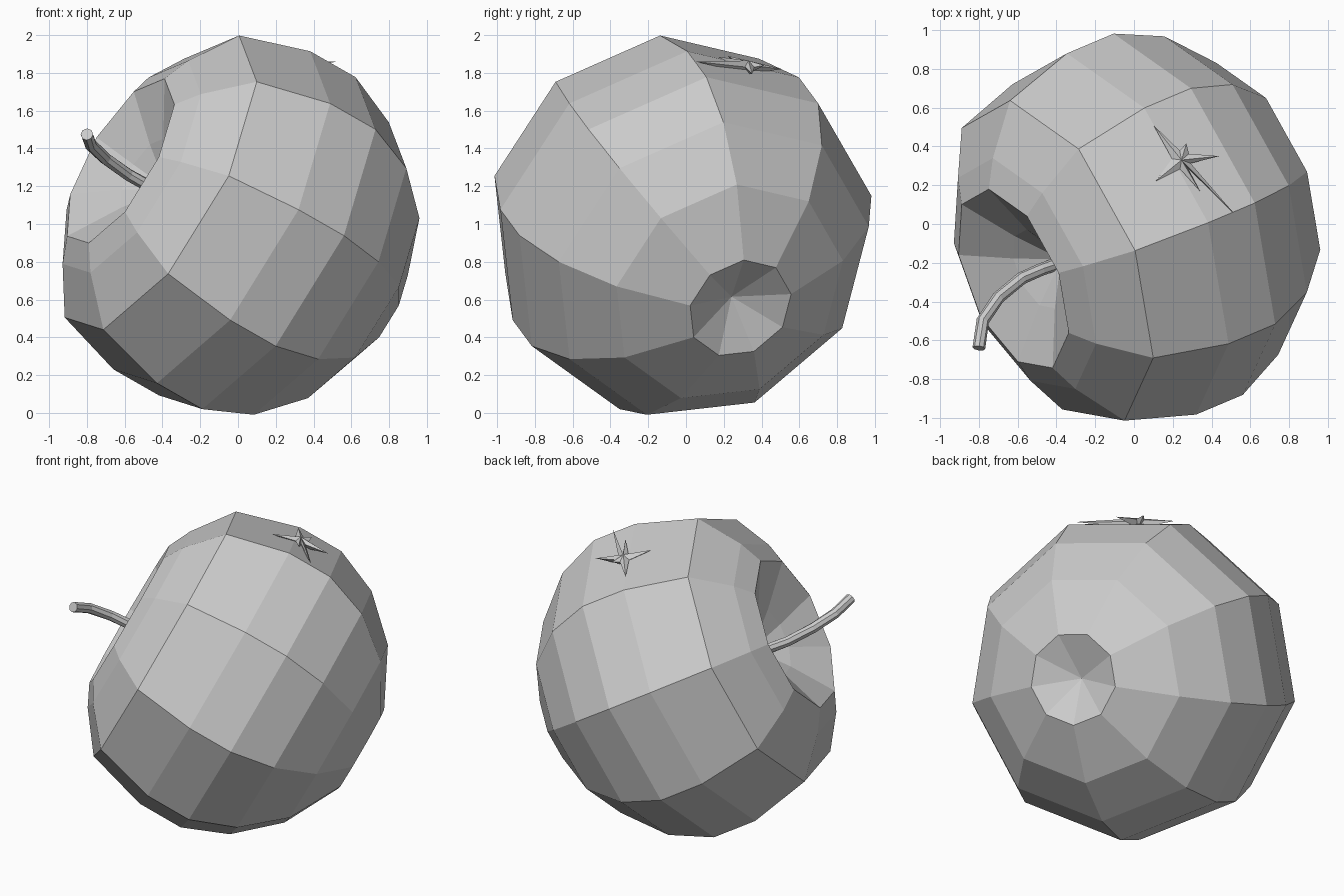
import bpy, bmesh, math
from mathutils import Vector

cube = bpy.data.objects.get("Cube")
if cube:
    bpy.data.objects.remove(cube, do_unlink=True)

grey = bpy.data.materials.new("plain grey")
grey.use_nodes = True
COLOR = (0.6, 0.6, 0.6, 1)
grey.diffuse_color = COLOR
grey.node_tree.nodes["Principled BSDF"].inputs["Base Color"].default_value = COLOR


def finish(bm, name):
    bmesh.ops.recalc_face_normals(bm, faces=bm.faces)
    mesh = bpy.data.meshes.new(name)
    bm.to_mesh(mesh)
    bm.free()
    mesh.materials.append(grey)
    obj = bpy.data.objects.new(name, mesh)
    bpy.context.collection.objects.link(obj)
    return obj


def add_ring(bm, center, u, v, radius, sides):
    angles = [math.tau * i / sides for i in range(sides)]
    return [bm.verts.new(center + radius * (math.cos(a) * u + math.sin(a) * v)) for a in angles]


def bridge(bm, a, b):
    n = len(a)
    for i in range(n):
        j = (i + 1) % n
        bm.faces.new((a[i], a[j], b[j], b[i]))


def fan(bm, ring, tip):
    for i in range(len(ring)):
        bm.faces.new((ring[i - 1], ring[i], tip))


# Fruit: nine-sided turned profile on a tilted axis, hollow at both ends
axis = Vector((0.815, 0.344, -0.466)).normalized()
middle = Vector((0.145, 0.038, 0.89))
u = Vector((0.482, 0.074, 0.868))
u = (u - axis * u.dot(axis)).normalized()
v = axis.cross(u)
profile = [  # distance along the axis, radius
    (-0.79, 0.22), (-0.945, 0.5), (-0.875, 0.645), (-0.69, 0.895), (-0.295, 1.01),
    (0, 1.01), (0.285, 0.89), (0.54, 0.65), (0.72, 0.29)]
bm = bmesh.new()
rings = [add_ring(bm, middle + axis * s, u, v, r, 9) for s, r in profile]
for a, b in zip(rings, rings[1:]):
    bridge(bm, a, b)
fan(bm, rings[0], bm.verts.new(middle - axis * 0.64))
fan(bm, rings[-1], bm.verts.new(middle + axis * 0.59))
finish(bm, "apple_body")

# Stem: bent eight-sided tube with a slightly wider tip
path = [Vector(p) for p in (
    (-0.41, -0.21, 1.16), (-0.48, -0.235, 1.205), (-0.58, -0.28, 1.26),
    (-0.7, -0.38, 1.345), (-0.78, -0.5, 1.42), (-0.8, -0.64, 1.475))]
bm = bmesh.new()
rings = []
for i, p in enumerate(path):
    along = (path[min(i + 1, len(path) - 1)] - path[max(i - 1, 0)]).normalized()
    side = along.cross(Vector((0, 0, 1))).normalized()
    rings.append(add_ring(bm, p, side, side.cross(along), 0.033, 8))
for a, b in zip(rings, rings[1:]):
    bridge(bm, a, b)
bm.faces.new(rings[0])
bm.faces.new(rings[-1])
finish(bm, "stem")

# Dried blossom: uneven pointed star with a raised heart
heart = Vector((0.245, 0.33, 1.835))
tips = [Vector(p) for p in (
    (0.1, 0.51, 1.82), (0.27, 0.415, 1.84), (0.44, 0.35, 1.795),
    (0.52, 0.05, 1.86), (0.34, 0.17, 1.885), (0.11, 0.22, 1.89))]
bm = bmesh.new()
top = bm.verts.new(heart + Vector((0, 0, 0.03)))
base = bm.verts.new(heart - Vector((0, 0, 0.04)))
star = []
for i, tip in enumerate(tips):
    following = tips[(i + 1) % len(tips)]
    between = (tip - heart).normalized() + (following - heart).normalized()
    star.append(bm.verts.new(tip))
    star.append(bm.verts.new(heart + between.normalized() * 0.05))
fan(bm, star, top)
fan(bm, star, base)
finish(bm, "blossom_star")
